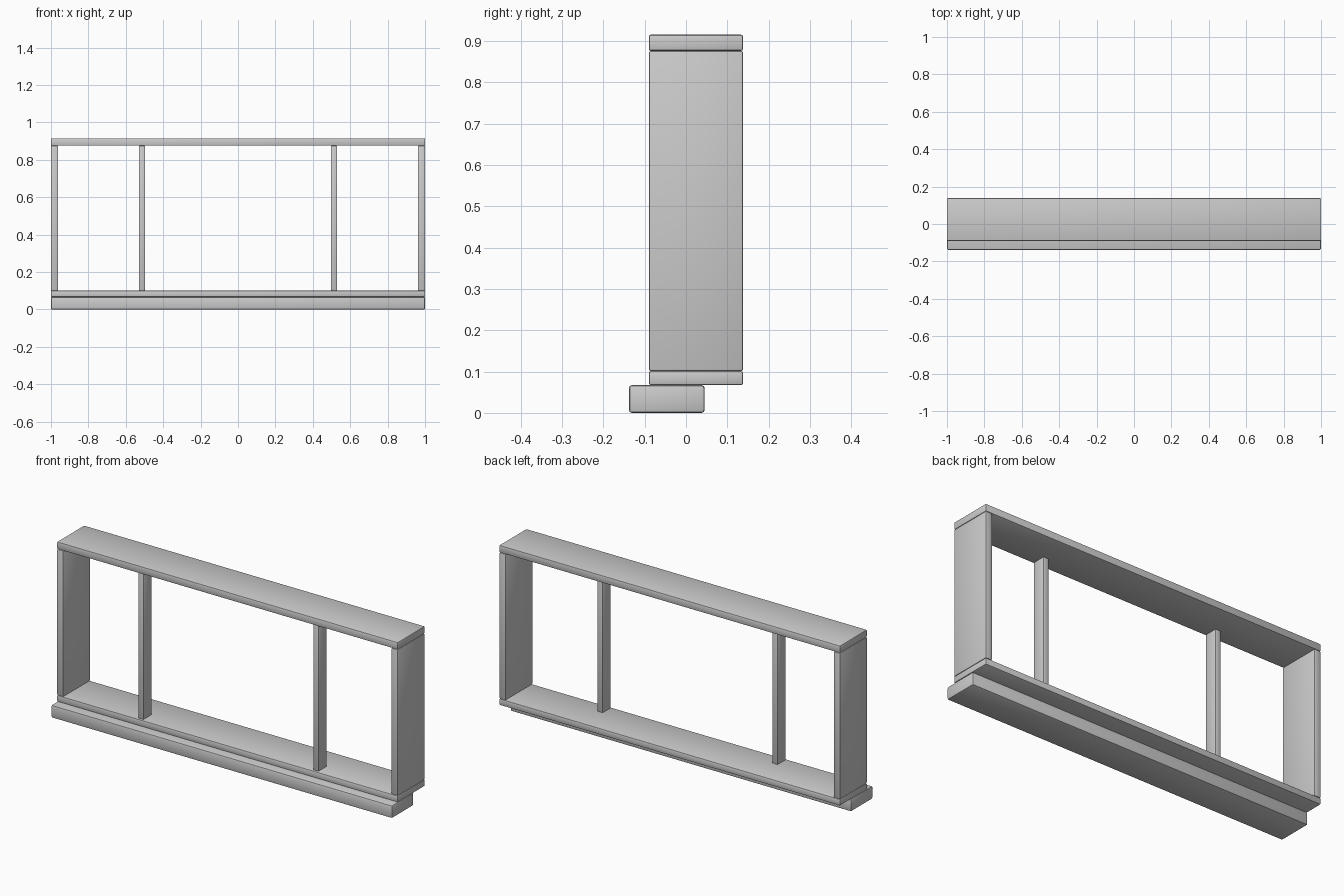
import bpy

if "Cube" in bpy.data.objects:
    bpy.data.objects.remove(bpy.data.objects["Cube"])


def board(name, x, y, z, bevel=0.005):
    """Box from (min, max) ranges with softened edges."""
    bpy.ops.mesh.primitive_cube_add(size=1, location=[sum(r) / 2 for r in (x, y, z)])
    ob = bpy.context.object
    ob.name = name
    ob.scale = [r[1] - r[0] for r in (x, y, z)]
    bpy.ops.object.transform_apply(location=False, rotation=False, scale=True)
    mod = ob.modifiers.new("soft_edges", 'BEVEL')
    mod.width = bevel
    mod.segments = 2
    bpy.ops.object.modifier_apply(modifier=mod.name)
    bpy.ops.object.shade_smooth_by_angle()
    return ob


FULL = (-1.0, 1.0)
DEPTH = (-0.09, 0.138)

# Projecting sill and horizontal frame boards
board("sill", FULL, (-0.138, 0.045), (0.0, 0.067), 0.007)
board("bottom_board", FULL, DEPTH, (0.067, 0.101))
board("top_board", FULL, DEPTH, (0.876, 0.915))

# Side jambs and slim mullions, mirrored left and right
for side, s in (("left", -1), ("right", 1)):
    board(side + "_jamb", sorted((s * 0.962, s * 1.0)), DEPTH, (0.101, 0.876))
    board(side + "_mullion", sorted((s * 0.497, s * 0.53)), (-0.082, -0.012), (0.101, 0.876))
